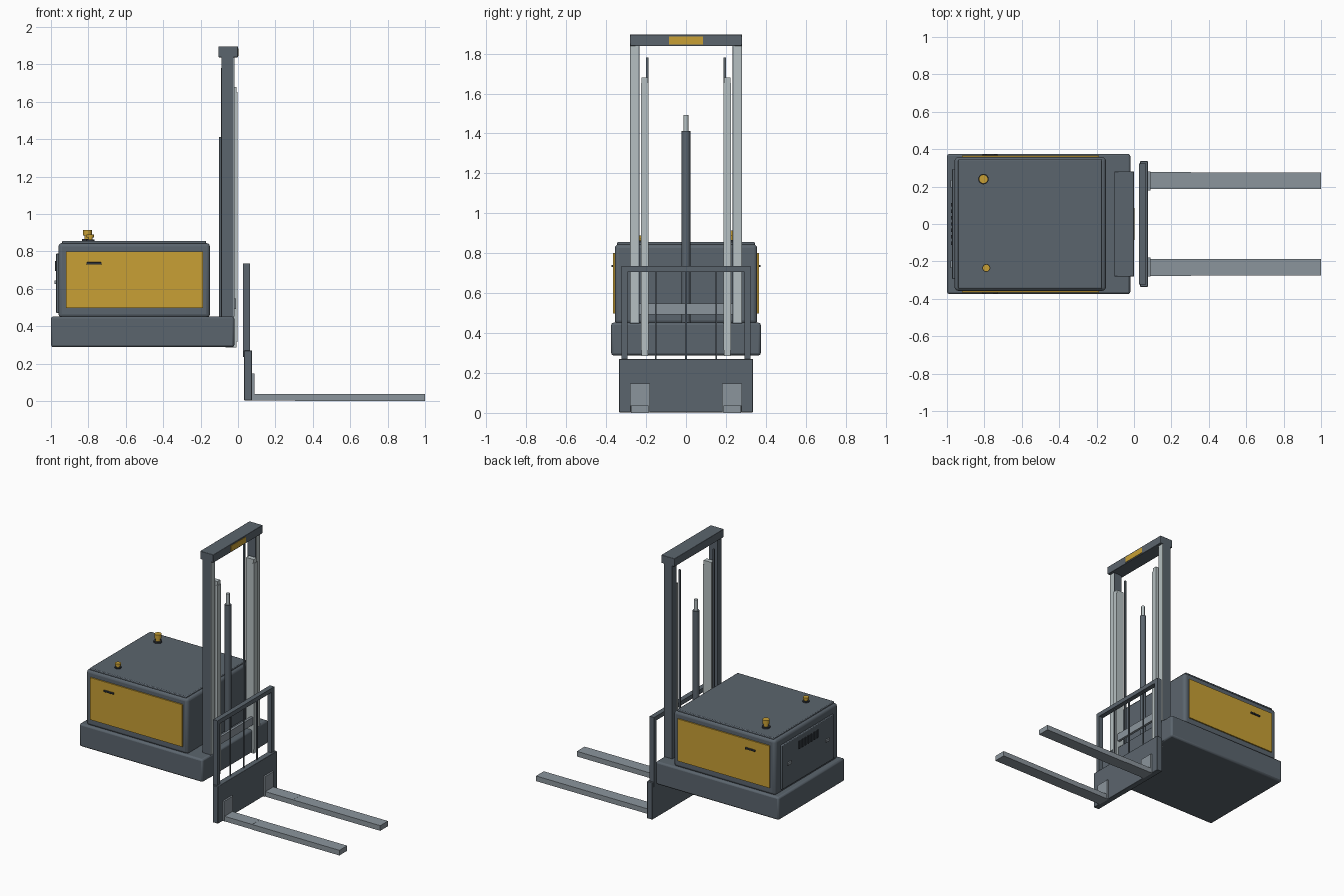
import bpy, math

if "Cube" in bpy.data.objects:
    bpy.data.objects.remove(bpy.data.objects["Cube"])


def material(name, rgb):
    m = bpy.data.materials.new(name)
    m.diffuse_color = (*rgb, 1)
    m.use_nodes = True
    m.node_tree.nodes["Principled BSDF"].inputs["Base Color"].default_value = m.diffuse_color
    return m


SLATE = material("slate grey paint", (0.105, 0.13, 0.155))
YELLOW = material("warning yellow", (0.58, 0.35, 0.035))
STEEL = material("fork steel", (0.26, 0.30, 0.335))
PALE = material("polished steel", (0.47, 0.53, 0.54))
BLACK = material("dark rubber", (0.03, 0.036, 0.045))


def box(name, x, y, z, mat, bevel=0, segments=2):
    """Box given by (min, max) ranges on each axis."""
    bpy.ops.mesh.primitive_cube_add(
        size=1, location=[(r[0] + r[1]) / 2 for r in (x, y, z)])
    ob = bpy.context.object
    ob.name = name
    ob.scale = [r[1] - r[0] for r in (x, y, z)]
    bpy.ops.object.transform_apply(location=False, rotation=False, scale=True)
    ob.data.materials.append(mat)
    if bevel:
        mod = ob.modifiers.new("soft edges", "BEVEL")
        mod.width = bevel
        mod.segments = segments
        bpy.ops.object.shade_smooth_by_angle(angle=math.radians(35))
    return ob


def pair(name, x, y, z, mat, bevel=0):
    """The same box on both sides of y = 0."""
    box(name + "_left", x, y, z, mat, bevel)
    box(name + "_right", x, (-y[1], -y[0]), z, mat, bevel)


def cyl(name, x, y, z, r, mat, sides=24):
    bpy.ops.mesh.primitive_cylinder_add(
        vertices=sides, radius=r, depth=z[1] - z[0],
        location=(x, y, (z[0] + z[1]) / 2))
    ob = bpy.context.object
    ob.name = name
    ob.data.materials.append(mat)
    bpy.ops.object.shade_smooth_by_angle(angle=math.radians(35))


# Chassis and battery housing
box("chassis", (-1, -0.02), (-0.375, 0.375), (0.288, 0.452), SLATE, 0.012)
box("housing", (-0.96, -0.15), (-0.357, 0.357), (0.445, 0.845), SLATE, 0.02, 3)
box("lid", (-0.94, -0.17), (-0.345, 0.345), (0.84, 0.856), SLATE, 0.005)
pair("side_panel", (-0.92, -0.188), (0.35, 0.366), (0.497, 0.80), YELLOW)
pair("panel_handle", (-0.81, -0.73), (0.364, 0.374), (0.73, 0.742), BLACK, 0.002)

# Rear service panel with vent slots and latches
box("rear_panel", (-0.972, -0.955), (-0.295, 0.295), (0.47, 0.79), SLATE, 0.005)
for i in range(7):
    y = (i - 3) * 0.034
    box(f"vent_slot_{i}", (-0.978, -0.97), (y - 0.009, y + 0.009),
        (0.695, 0.75), BLACK)
pair("rear_latch", (-0.981, -0.97), (0.195, 0.235), (0.625, 0.645), STEEL, 0.002)

# Beacon and stop button on the lid
cyl("beacon_base", -0.805, 0.24, (0.853, 0.866), 0.028, BLACK)
cyl("beacon_stem", -0.805, 0.24, (0.864, 0.892), 0.017, YELLOW)
cyl("beacon_cap", -0.805, 0.24, (0.886, 0.915), 0.024, YELLOW)
cyl("button_base", -0.79, -0.235, (0.853, 0.864), 0.022, BLACK)
cyl("button_stem", -0.79, -0.235, (0.862, 0.878), 0.013, YELLOW)
cyl("button_head", -0.79, -0.235, (0.873, 0.890), 0.020, YELLOW, 12)

# Outer mast with polished running faces
pair("outer_upright", (-0.087, -0.023), (0.234, 0.281), (0.29, 1.845), SLATE)
pair("running_face", (-0.025, -0.019), (0.237, 0.278), (0.452, 1.838), PALE)
box("mast_head", (-0.105, 0), (-0.281, 0.281), (1.838, 1.896), SLATE, 0.003)
box("head_plate", (-0.004, 0.003), (-0.086, 0.086), (1.846, 1.886), YELLOW)

# Inner mast, lift chains and cross tie
pair("inner_rail", (-0.068, -0.008), (0.19, 0.224), (0.285, 1.68), PALE)
pair("rail_cap", (-0.02, -0.004), (0.188, 0.226), (0.315, 1.652), PALE)
pair("lift_chain", (-0.092, -0.08), (0.189, 0.2), (0.45, 1.78), SLATE)
box("mast_cross_tie", (-0.03, -0.012), (-0.236, 0.236), (0.492, 0.547), STEEL)

# Lift cylinder
cyl("lift_cylinder", -0.08, 0, (0.45, 1.412), 0.022, SLATE)
cyl("lift_rod", -0.08, 0, (1.40, 1.492), 0.012, PALE)

# Fork carriage and load backrest
box("carriage", (0.033, 0.075), (-0.336, 0.336), (0.003, 0.27), SLATE, 0.003)
pair("backrest_post", (0.028, 0.063), (0.293, 0.323), (0.235, 0.735), SLATE)
box("backrest_top", (0.028, 0.063), (-0.323, 0.323), (0.705, 0.735), SLATE)
for i, y in enumerate((-0.152, 0, 0.152)):
    box(f"backrest_bar_{i}", (0.041, 0.049), (y - 0.004, y + 0.004),
        (0.26, 0.71), SLATE)

# Forks: shank, heel section and slightly slimmer tip section
pair("fork_shank", (0.07, 0.087), (0.18, 0.281), (0.003, 0.147), STEEL)
pair("fork_heel", (0.075, 0.306), (0.187, 0.277), (0.002, 0.038), STEEL)
pair("fork_tip", (0.306, 1.0), (0.188, 0.276), (0.0, 0.037), STEEL)
